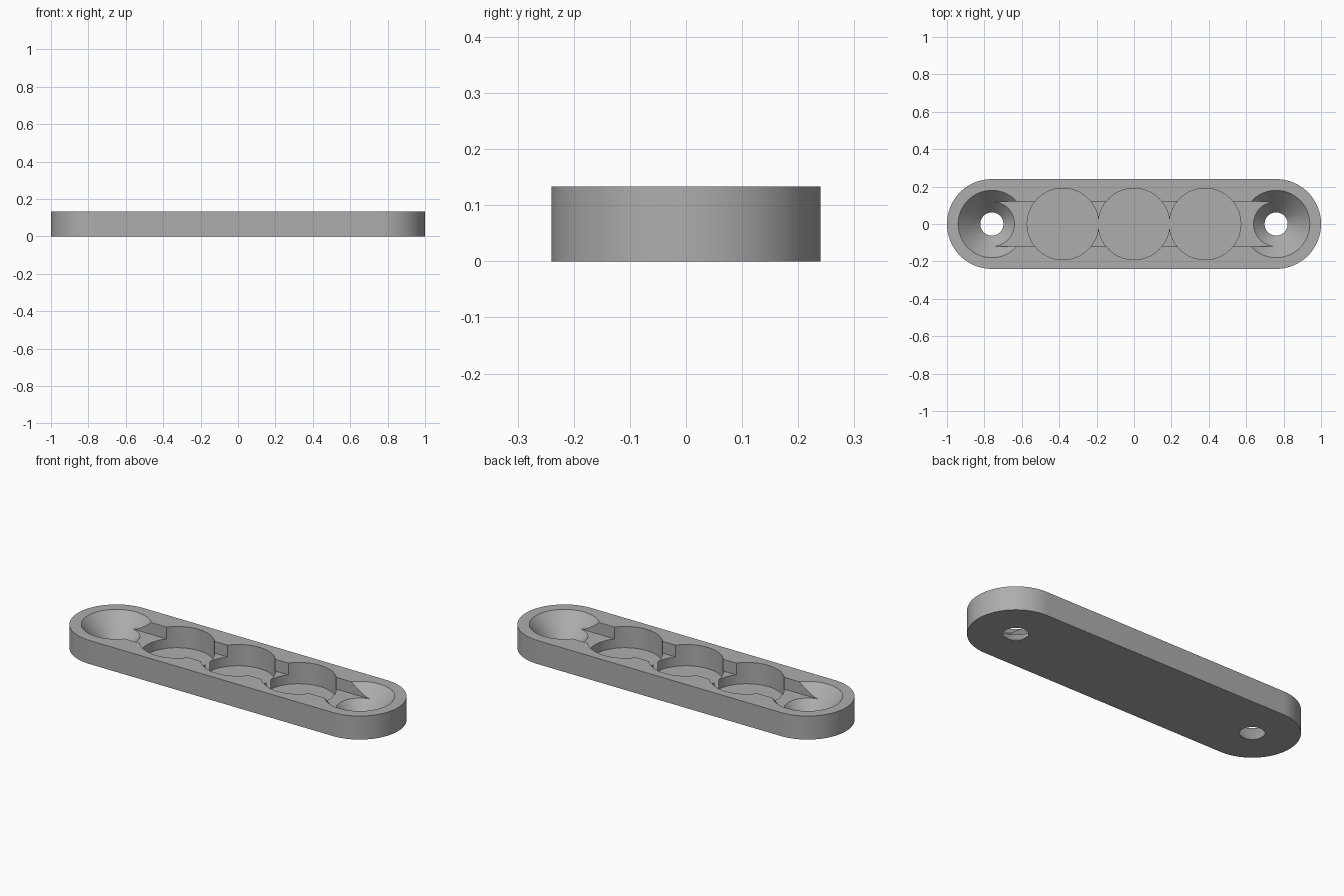
import bpy, bmesh
from math import sin, cos, pi

HEIGHT, END_X, RADIUS = 0.133, 0.76, 0.24
ABOVE = 0.02  # how far cutters stick out past the surface

old = bpy.data.objects.get("Cube")
if old:
    bpy.data.objects.remove(old, do_unlink=True)

grey = bpy.data.materials.new("plain grey")
grey.use_nodes = True
colour = (0.42, 0.42, 0.42, 1)
grey.diffuse_color = colour
grey.node_tree.nodes["Principled BSDF"].inputs["Base Color"].default_value = colour


def loft(name, rings):
    """Solid through a list of matching point loops, capped at both ends."""
    bm = bmesh.new()
    loops = [[bm.verts.new(p) for p in ring] for ring in rings]
    bm.faces.new(loops[0][::-1])
    bm.faces.new(loops[-1])
    n = len(loops[0])
    for low, high in zip(loops, loops[1:]):
        for i in range(n):
            j = (i + 1) % n
            bm.faces.new((low[i], low[j], high[j], high[i]))
    bmesh.ops.recalc_face_normals(bm, faces=bm.faces)
    mesh = bpy.data.meshes.new(name)
    bm.to_mesh(mesh)
    bm.free()
    mesh.materials.append(grey)
    obj = bpy.data.objects.new(name, mesh)
    bpy.context.collection.objects.link(obj)
    return obj


def circle(x, r, z, n=96):
    return [(x + r * cos(2 * pi * i / n), r * sin(2 * pi * i / n), z) for i in range(n)]


def stadium(z, n=48):
    arc = [(-pi / 2 + pi * i / n) for i in range(n + 1)]
    right = [(END_X + RADIUS * cos(a), RADIUS * sin(a), z) for a in arc]
    return right + [(-x, -y, z) for x, y, _ in right]


def rectangle(hx, hy, z):
    return [(-hx, -hy, z), (hx, -hy, z), (hx, hy, z), (-hx, hy, z)]


# Rounded bar
bar = loft("mounting_bar", [stadium(0), stadium(HEIGHT)])
cutters = []

# Shallow channel linking the two screw holes
cutters.append(loft("channel_cutter", [rectangle(END_X, 0.119, HEIGHT / 2),
                                       rectangle(END_X, 0.119, HEIGHT + ABOVE)]))

# Three deep round pockets
for x in (-0.38, 0, 0.38):
    cutters.append(loft("pocket_cutter", [circle(x, 0.191, 0.013),
                                          circle(x, 0.191, HEIGHT + ABOVE)]))

# Conical screw holes right through both ends
slope = (0.18 - 0.062) / HEIGHT
for x in (-END_X, END_X):
    cutters.append(loft("screw_hole_cutter", [circle(x, 0.062, -ABOVE), circle(x, 0.062, 0.001),
                                              circle(x, 0.18 + slope * ABOVE, HEIGHT + ABOVE)]))

# Cut everything out of the bar
bpy.context.view_layer.objects.active = bar
for cutter in cutters:
    cutter.hide_render = True
    cut = bar.modifiers.new("cut", 'BOOLEAN')
    cut.operation, cut.solver, cut.object = 'DIFFERENCE', 'EXACT', cutter
    bpy.ops.object.modifier_apply(modifier=cut.name)
    bpy.data.objects.remove(cutter, do_unlink=True)

bpy.ops.object.select_all(action='DESELECT')
bar.select_set(True)
bpy.ops.object.shade_smooth_by_angle(angle=pi / 6)
